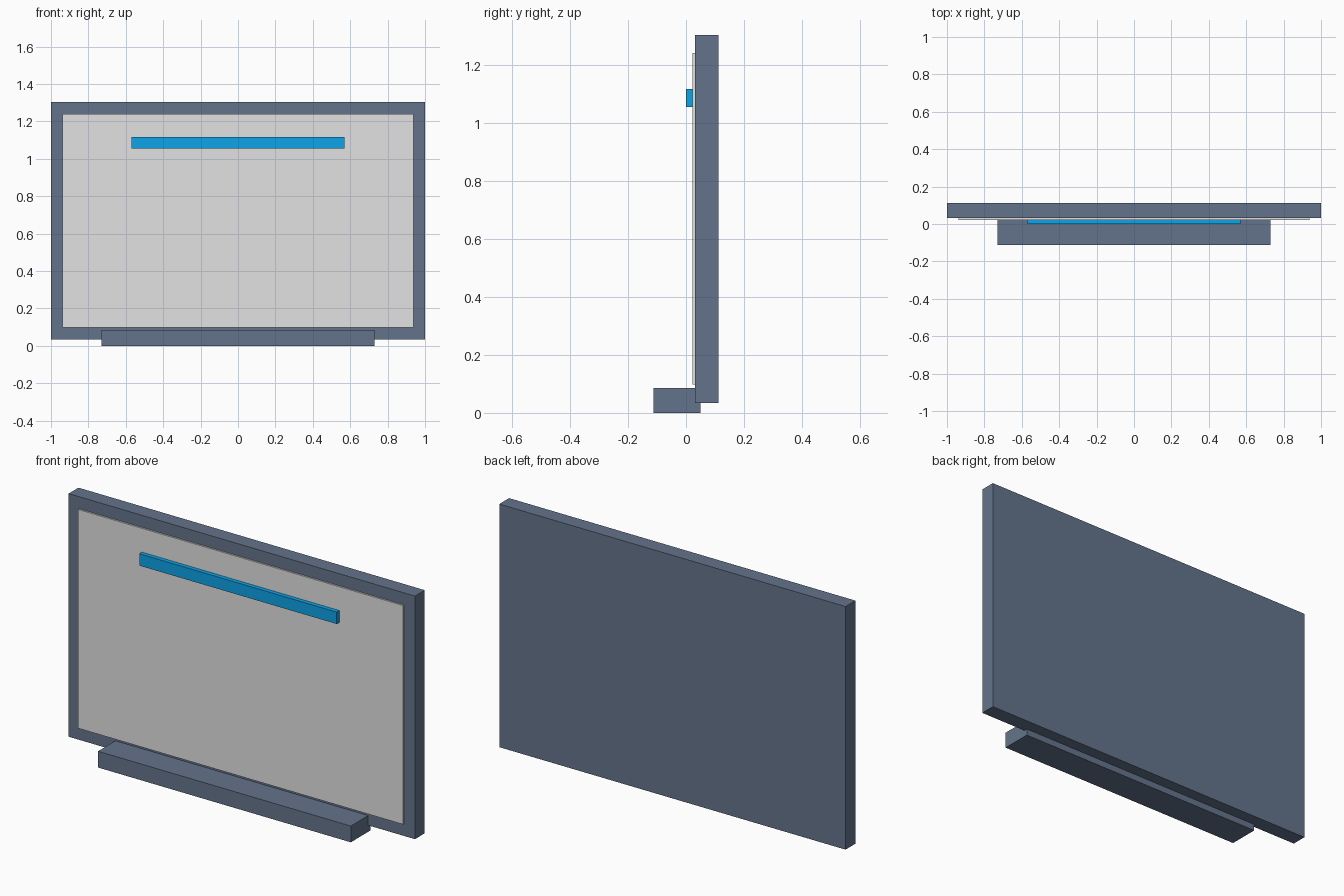
import bpy
import bmesh
from mathutils import Vector

cube = bpy.data.objects.get("Cube")
if cube:
    bpy.data.objects.remove(cube, do_unlink=True)


def linear(c):
    c /= 255
    return c / 12.92 if c <= 0.04045 else ((c + 0.055) / 1.055) ** 2.4


def material(name, rgb):
    colour = [linear(c) for c in rgb] + [1]
    mat = bpy.data.materials.new(name)
    mat.use_nodes = True
    mat.diffuse_color = colour
    mat.node_tree.nodes["Principled BSDF"].inputs["Base Color"].default_value = colour
    return mat


def box(name, half_width, y_range, z_range, mat):
    """Flat-faced box, symmetric about x = 0."""
    (y0, y1), (z0, z1) = y_range, z_range
    mesh = bpy.data.meshes.new(name)
    bm = bmesh.new()
    bmesh.ops.create_cube(bm, size=1)
    bmesh.ops.scale(bm, vec=Vector((2 * half_width, y1 - y0, z1 - z0)), verts=bm.verts)
    bmesh.ops.translate(bm, vec=Vector((0, (y0 + y1) / 2, (z0 + z1) / 2)), verts=bm.verts)
    bm.to_mesh(mesh)
    bm.free()
    mesh.materials.append(mat)
    obj = bpy.data.objects.new(name, mesh)
    bpy.context.collection.objects.link(obj)
    return obj


slate = material("slate grey", (100, 116, 139))
pale = material("pale grey", (226, 226, 227))
blue = material("sky blue", (14, 165, 233))

# Backing panel, whose edge shows as a frame round the board
box("back_panel", 1.0, (0.031, 0.112), (0.034, 1.303), slate)
# Raised writing surface
box("board_surface", 0.938, (0.022, 0.033), (0.098, 1.24), pale)
# Coloured bar near the top
box("header_bar", 0.57, (0.0, 0.024), (1.054, 1.116), blue)
# Tray along the bottom, set into the panel
box("bottom_tray", 0.73, (-0.112, 0.05), (0.0, 0.085), slate)
